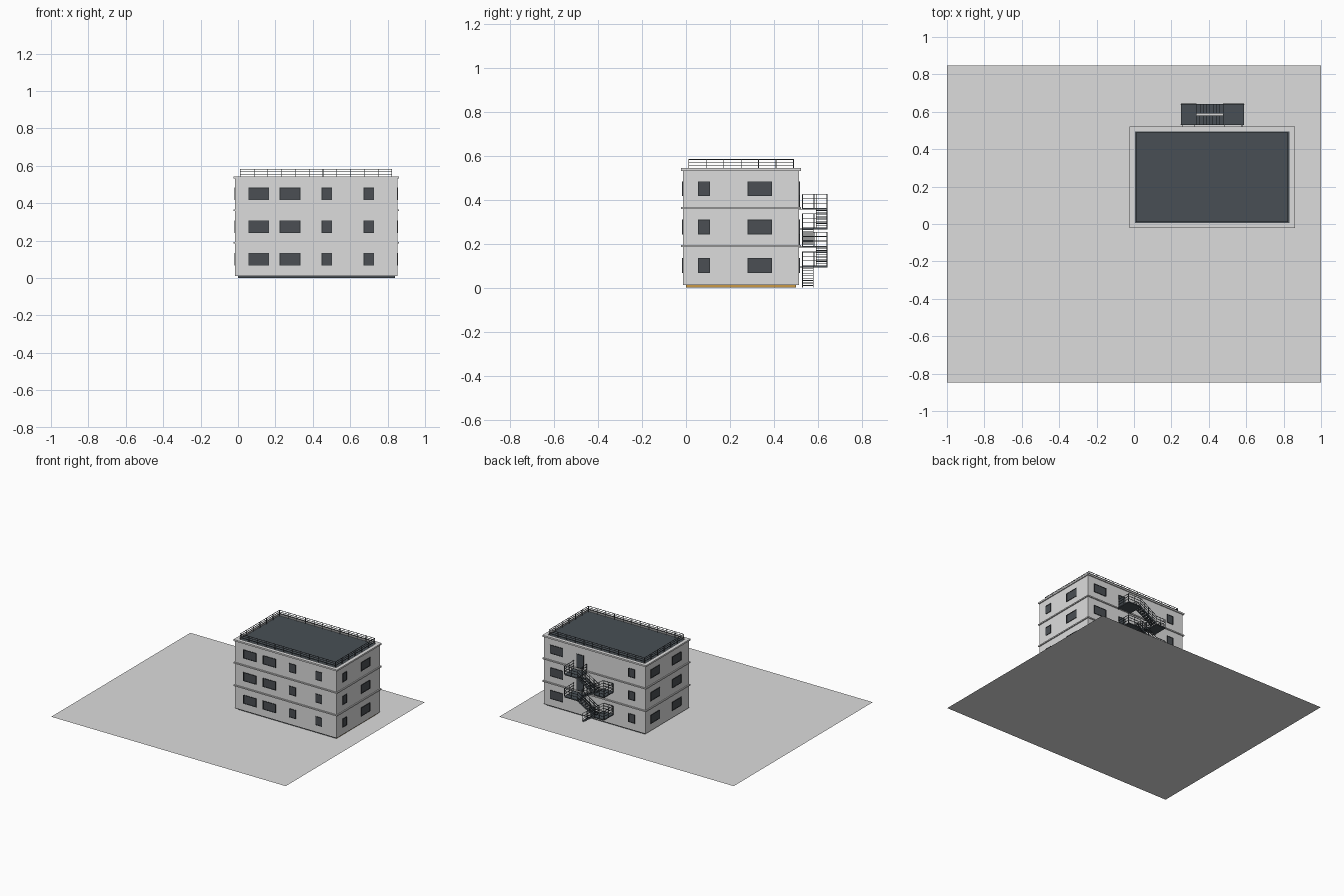
import bpy, bmesh
from mathutils import Vector, Matrix

if "Cube" in bpy.data.objects:
    bpy.data.objects.remove(bpy.data.objects["Cube"])


def material(name, rgb):
    m = bpy.data.materials.new(name)
    m.diffuse_color = (*rgb, 1)
    m.use_nodes = True
    m.node_tree.nodes["Principled BSDF"].inputs["Base Color"].default_value = m.diffuse_color
    return m


CONCRETE = material("light concrete", (0.72, 0.72, 0.72))
SLATE = material("dark slate", (0.065, 0.078, 0.09))
GLASS = material("dark glass", (0.07, 0.078, 0.088))
FRAME = material("black frame", (0.03, 0.034, 0.038))
ORANGE = material("orange edge", (0.6, 0.32, 0.06))


class Part:
    """Collects boxes and beams into one object."""

    def __init__(self, name, *mats):
        self.name, self.mats, self.bm = name, mats, bmesh.new()

    def box(self, x0, x1, y0, y1, z0, z1):
        mid = Vector(((x0 + x1) / 2, (y0 + y1) / 2, (z0 + z1) / 2))
        size = Matrix.Diagonal((x1 - x0, y1 - y0, z1 - z0, 1))
        bmesh.ops.create_cube(self.bm, size=1, matrix=Matrix.Translation(mid) @ size)

    def beam(self, a, b, w=0.003, h=None):
        a, b = Vector(a), Vector(b)
        d = b - a
        rot = d.to_track_quat('Z', 'Y').to_matrix().to_4x4()
        size = Matrix.Diagonal((w, h or w, d.length, 1))
        bmesh.ops.create_cube(self.bm, size=1, matrix=Matrix.Translation((a + b) / 2) @ rot @ size)

    def fence(self, a, b, height, posts, rails, w=0.003):
        """Posts from a to b plus parallel rails; also works on a slope."""
        a, b = Vector(a), Vector(b)
        up = Vector((0, 0, height))
        for i in range(posts + 1):
            p = a.lerp(b, i / posts)
            self.beam(p, p + up, w)
        for f in rails:
            self.beam(a + up * f, b + up * f, w)

    def done(self):
        me = bpy.data.meshes.new(self.name)
        self.bm.to_mesh(me)
        self.bm.free()
        for m in self.mats:
            me.materials.append(m)
        ob = bpy.data.objects.new(self.name, me)
        bpy.context.collection.objects.link(ob)
        return ob


X0, X1, Y0, Y1 = -0.015, 0.852, -0.014, 0.514   # wall outline
FLOOR = 0.1745                                  # storey height

# paved site
bm = bmesh.new()
bmesh.ops.create_grid(bm, x_segments=1, y_segments=1, size=1, matrix=Matrix.Diagonal((1, 0.847, 1, 1)))
site = Part("paved_site", CONCRETE)
site.bm.free()
site.bm = bm
site.done()

# base slab: orange ends, slate long sides
p = Part("base_slab", SLATE, ORANGE)
p.box(0, 0.84, 0, 0.5, 0.0005, 0.013)
base = p.done()
for f in base.data.polygons:
    f.material_index = int(abs(f.normal.x) > 0.5)

# wall block
p = Part("walls", CONCRETE)
p.box(X0, X1, Y0, Y1, 0.012, 0.531)
p.done()


# ledges around each storey and the roof rim
def ring(part, out, inn, z0, z1):
    part.box(X0 - out, X1 + out, Y0 - out, Y0 + inn, z0, z1)
    part.box(X0 - out, X1 + out, Y1 - inn, Y1 + out, z0, z1)
    part.box(X0 - out, X0 + inn, Y0 + inn, Y1 - inn, z0, z1)
    part.box(X1 - inn, X1 + out, Y0 + inn, Y1 - inn, z0, z1)


p = Part("storey_ledges", CONCRETE)
for z in (0.184, 0.358):
    ring(p, 0.008, 0.002, z, z + 0.009)
p.done()
p = Part("roof_rim", CONCRETE)
ring(p, 0.008, 0.020, 0.531, 0.543)
p.done()

# dark roof deck
p = Part("roof_deck", SLATE)
p.box(X0 + 0.019, X1 - 0.019, Y0 + 0.019, Y1 - 0.019, 0.530, 0.538)
p.done()

# roof railing
p = Part("roof_railing", SLATE)
rx0, rx1, ry0, ry1, rz = 0.012, 0.823, 0.012, 0.489, 0.537
for y in (ry0, ry1):
    p.fence((rx0, y, rz), (rx1, y, rz), 0.046, 11, (0.4, 0.7, 0.98))
for x in (rx0, rx1):
    p.fence((x, ry0, rz), (x, ry1, rz), 0.046, 6, (0.4, 0.7, 0.98))
p.done()

# windows and doors as thin plates on each side
glass = Part("window_panes", GLASS)
frames = Part("window_frames", FRAME)
doors = Part("doors", SLATE)


def plate(part, side, a, b, z0, z1, t):
    if side == 'front':
        part.box(a, b, Y0 - t, Y0 + 0.001, z0, z1)
    elif side == 'back':
        part.box(a, b, Y1 - 0.001, Y1 + t, z0, z1)
    elif side == 'left':
        part.box(X0 - t, X0 + 0.001, a, b, z0, z1)
    else:
        part.box(X1 - 0.001, X1 + t, a, b, z0, z1)


def framed(pane, side, a, b, z0, z1):
    w = 0.004
    plate(pane, side, a, b, z0, z1, 0.0015)
    for r in ((a, a + w, z0, z1), (b - w, b, z0, z1),
              (a + w, b - w, z0, z0 + w), (a + w, b - w, z1 - w, z1)):
        plate(frames, side, *r, 0.004)


WINDOWS = {
    'front': ((0.056, 0.166), (0.223, 0.334), (0.447, 0.503), (0.672, 0.728)),
    'right': ((0.055, 0.108), (0.28, 0.39)),
    'back': ((0.075, 0.13), (0.688, 0.798)),
    'left': ((0.08, 0.19), (0.345, 0.455)),
}
for side, spans in WINDOWS.items():
    for a, b in spans:
        for k in range(3):
            framed(glass, side, a, b, 0.067 + k * FLOOR, 0.134 + k * FLOOR)
for k in (1, 2):
    framed(doors, 'back', 0.512, 0.572, 0.018 + k * FLOOR, 0.125 + k * FLOOR)
for part in (glass, frames, doors):
    part.done()

# fire escape: landings, flights and their railings
XA, XB, XC, XD = 0.25, 0.335, 0.475, 0.588      # landing ends
YA, YB = 0.528, 0.643                           # near and far edge
LANES = ((YA + 0.001, 0.579), (0.591, YB - 0.001))
LEVELS = (0.0, 0.1, 0.19, 0.273, 0.362)
RAILS = (0.35, 0.68, 1.0)
H = 0.062

land = Part("escape_landings", SLATE)
flight = Part("escape_flights", SLATE)
rail = Part("escape_railings", SLATE)
for i, z in enumerate(LEVELS[1:], 1):
    at_door = i % 2 == 0
    x0, x1 = (XC, XD) if at_door else (XA, XB)
    land.box(x0, x1, YA, YB, z - 0.008, z)
    end = XD - 0.002 if at_door else XA + 0.002
    rail.fence((end, YA + 0.002, z), (end, YB - 0.002, z), H, 2, RAILS)
    rail.fence((x0, YB - 0.002, z), (x1, YB - 0.002, z), H, 2, RAILS)
    if not at_door:
        rail.fence((x0, YA + 0.002, z), (x1, YA + 0.002, z), H, 2, RAILS)
    # brackets tying the landing to the wall
    for x in (x0 + 0.01, x1 - 0.01):
        land.beam((x, Y1, z - 0.006), (x, YA + 0.01, z - 0.006), 0.004)
# guard across the open side of the top landing
rail.fence((XC + 0.002, YA + 0.002, LEVELS[4]), (XC + 0.002, LANES[0][1], LEVELS[4]), H, 1, RAILS)

STEPS = 8
for i in range(4):
    y0, y1 = LANES[i % 2]
    z0, z1 = LEVELS[i], LEVELS[i + 1]
    xs, xe = (XC, XB) if i % 2 == 0 else (XB, XC)
    for k in range(STEPS):
        xc = xs + (xe - xs) * (k + 0.5) / STEPS
        zc = z0 + (z1 - z0) * (k + 1) / (STEPS + 1)
        flight.box(xc - 0.009, xc + 0.009, y0, y1, zc - 0.003, zc)
    for y in (y0 + 0.001, y1 - 0.001):
        flight.beam((xs, y, z0 + 0.004), (xe, y, z1 - 0.004), 0.003, 0.011)
        rail.fence((xs, y, z0 + 0.002), (xe, y, z1), H, 4, RAILS)
for part in (land, flight, rail):
    part.done()
